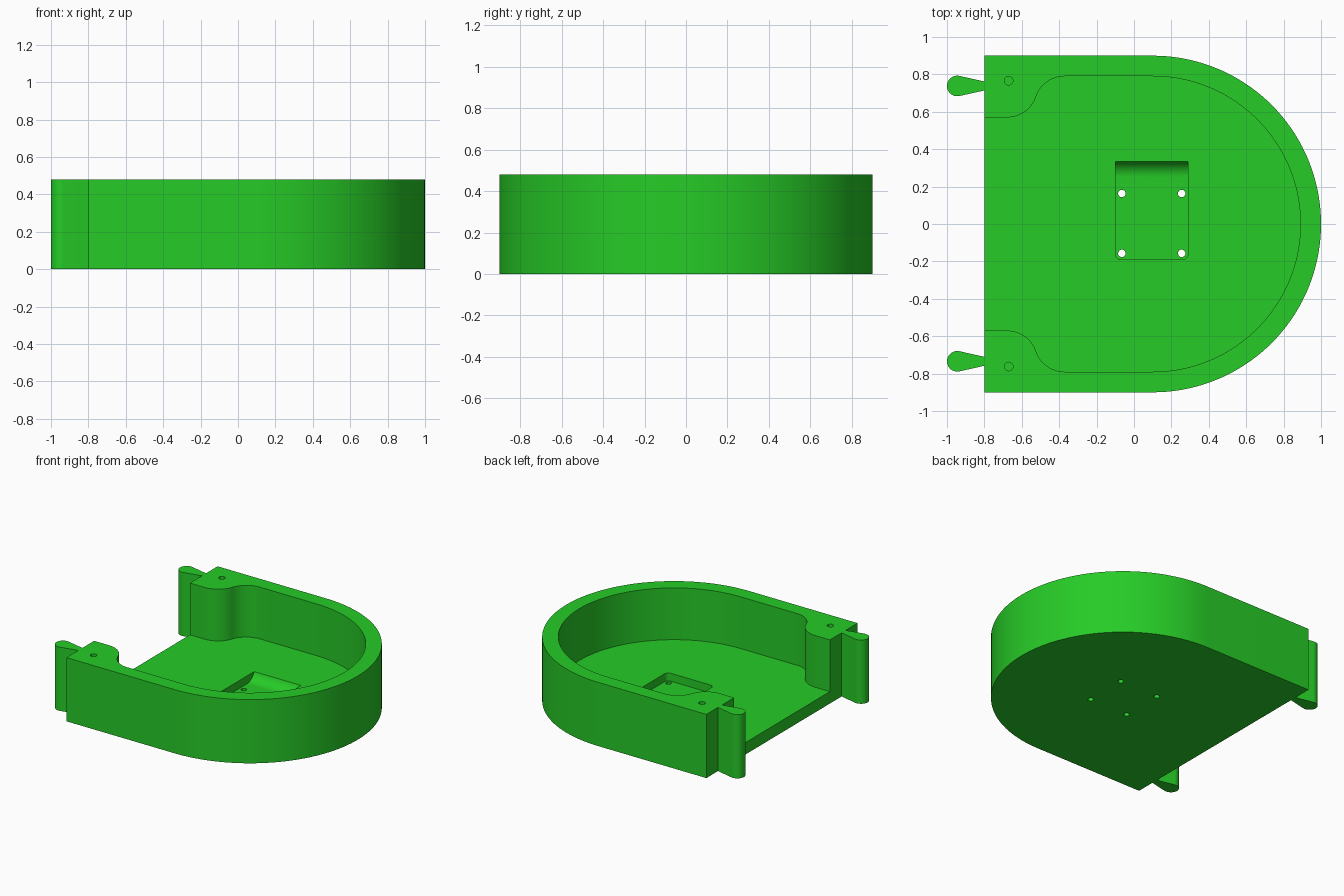
import bpy, bmesh, math
from mathutils import Vector

if "Cube" in bpy.data.objects:
    bpy.data.objects.remove(bpy.data.objects["Cube"])

HEIGHT, FLOOR, POCKET_Z = 0.48, 0.09, 0.03

green = bpy.data.materials.new("bright green")
green.diffuse_color = (0.02, 0.60, 0.02, 1)
green.use_nodes = True
green.node_tree.nodes["Principled BSDF"].inputs["Base Color"].default_value = green.diffuse_color


def arc(cx, cy, r, a0, a1, n):
    """Points along an arc, angles in degrees."""
    steps = [math.radians(a0 + (a1 - a0) * i / n) for i in range(n + 1)]
    return [(cx + r * math.cos(a), cy + r * math.sin(a)) for a in steps]


def prism(name, outline, lo, hi, along_x=False):
    """Extrude an outline along z, or a (y, z) outline along x."""
    bm = bmesh.new()
    place = (lambda p: (lo, p[0], p[1])) if along_x else (lambda p: (p[0], p[1], lo))
    face = bm.faces.new([bm.verts.new(place(p)) for p in outline])
    ext = bmesh.ops.extrude_face_region(bm, geom=[face])
    shift = Vector((hi - lo, 0, 0)) if along_x else Vector((0, 0, hi - lo))
    bmesh.ops.translate(bm, vec=shift,
                        verts=[v for v in ext["geom"] if isinstance(v, bmesh.types.BMVert)])
    bmesh.ops.recalc_face_normals(bm, faces=bm.faces)
    mesh = bpy.data.meshes.new(name)
    bm.to_mesh(mesh)
    bm.free()
    mesh.materials.append(green)
    obj = bpy.data.objects.new(name, mesh)
    bpy.context.collection.objects.link(obj)
    return obj


def select(obj):
    bpy.ops.object.select_all(action='DESELECT')
    obj.select_set(True)
    bpy.context.view_layer.objects.active = obj


def combine(obj, cutter, operation='DIFFERENCE'):
    """Apply a boolean and remove the cutter."""
    mod = obj.modifiers.new("cut", 'BOOLEAN')
    mod.operation, mod.solver, mod.object = operation, 'EXACT', cutter
    select(obj)
    bpy.ops.object.modifier_apply(modifier=mod.name)
    bpy.data.objects.remove(cutter)


def smooth(obj):
    select(obj)
    bpy.ops.object.shade_smooth_by_angle(angle=math.radians(30))


# Tray: D-shaped block
tray = prism("tray", [(-0.8, -0.9)] + arc(0.1, 0, 0.9, -90, 90, 72) + [(-0.8, 0.9)], 0, HEIGHT)

# Main hollow: half round, with an S-curve around each corner post
r = 0.163
s = math.degrees(math.asin(0.106 / 0.326))
upper = (arc(-0.37, 0.79 - r, r, 90, 180 - s, 14)
         + arc(-0.678, 0.57 + r, r, -s, -90, 14)[1:] + [(-0.9, 0.57)])
lower = [(x, -y) for x, y in reversed(upper)]
combine(tray, prism("hollow", arc(0.1, 0, 0.79, -90, 90, 72) + upper + lower, FLOOR, 0.6))

# Floor pocket: rounded front corners, curved ramp at the back
pocket = prism("pocket", arc(-0.07, -0.16, 0.03, 180, 270, 6) + arc(0.26, -0.16, 0.03, 270, 360, 6)
               + [(0.29, 0.45), (-0.10, 0.45)], 0.0, 0.2)
ramp_r = 0.09
ramp_end = -90 + math.degrees(math.acos(1 - (FLOOR - POCKET_Z) / ramp_r))
ramp = [(-0.3, POCKET_Z)] + arc(0.25, POCKET_Z + ramp_r, ramp_r, -90, ramp_end, 12)
combine(pocket, prism("ramp", ramp + [(ramp[-1][0], 0.15), (-0.3, 0.15)], -0.3, 0.5, True),
        'INTERSECT')
combine(tray, pocket)

# Through holes in the pocket
for x in (-0.065, 0.255):
    for y in (-0.157, 0.163):
        combine(tray, prism("hole", arc(x, y, 0.02, 0, 345, 23), -0.1, 0.2))

# Blind screw holes in the corner posts
for y in (-0.762, 0.766):
    combine(tray, prism("screw_hole", arc(-0.67, y, 0.023, 0, 345, 23), 0.24, 0.6))
smooth(tray)

# Teardrop connector tabs on the open side
for name, y in (("front_tab", -0.734), ("back_tab", 0.738)):
    outline = arc(-0.945, y, 0.055, 78, 282, 28) + [(-0.8, y - 0.024), (-0.8, y + 0.024)]
    smooth(prism(name, outline, 0, HEIGHT))
